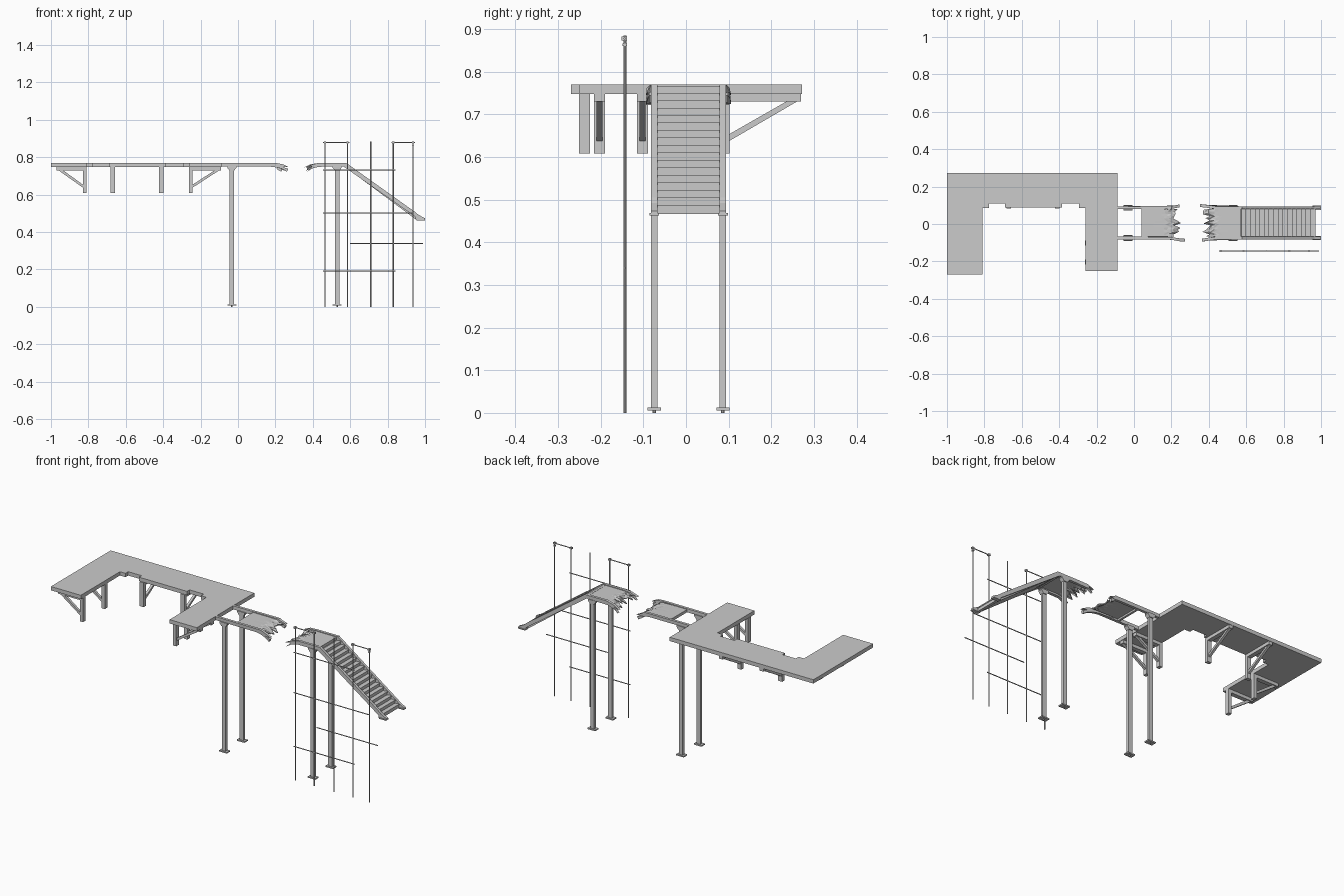
import bpy, bmesh, math, random
from mathutils import Vector

if "Cube" in bpy.data.objects:
    bpy.data.objects.remove(bpy.data.objects["Cube"])

random.seed(4)


def finish(name, bm):
    bmesh.ops.recalc_face_normals(bm, faces=bm.faces)
    me = bpy.data.meshes.new(name)
    bm.to_mesh(me)
    bm.free()
    ob = bpy.data.objects.new(name, me)
    bpy.context.collection.objects.link(ob)
    return ob


def prism(name, profile, axis, lo, hi):
    """Extrude a 2D profile along an axis: 'y' uses (x,z), 'x' uses (y,z), 'z' uses (x,y)."""
    place = {'x': lambda a, b, c: (c, a, b), 'y': lambda a, b, c: (a, c, b), 'z': lambda a, b, c: (a, b, c)}[axis]
    bm = bmesh.new()
    low = [bm.verts.new(place(a, b, lo)) for a, b in profile]
    high = [bm.verts.new(place(a, b, hi)) for a, b in profile]
    n = len(profile)
    bm.faces.new(low)
    bm.faces.new(high)
    for i in range(n):
        bm.faces.new((low[i], low[(i + 1) % n], high[(i + 1) % n], high[i]))
    return finish(name, bm)


def box(name, x0, x1, y0, y1, z0, z1):
    return prism(name, [(x0, y0), (x1, y0), (x1, y1), (x0, y1)], 'z', z0, z1)


def rod(name, a, b, r=0.003):
    a, b = Vector(a), Vector(b)
    bm = bmesh.new()
    bmesh.ops.create_cone(bm, cap_ends=True, segments=8, radius1=r, radius2=r, depth=(b - a).length)
    ob = finish(name, bm)
    ob.location = (a + b) / 2
    ob.rotation_euler = (b - a).to_track_quat('Z', 'Y').to_euler()
    bpy.context.view_layer.objects.active = ob
    bpy.ops.object.select_all(action='DESELECT')
    ob.select_set(True)
    bpy.ops.object.shade_smooth_by_angle()
    return ob


# U-shaped platform with two notches on the inner edge
prism("platform_deck", [(-1, -.27), (-.81, -.27), (-.81, .085), (-.775, .085), (-.775, .11),
                        (-.69, .11), (-.69, .087), (-.385, .087), (-.385, .11), (-.295, .11),
                        (-.295, .085), (-.26, .085), (-.26, -.25), (-.087, -.25), (-.087, .272),
                        (-1, .272)], 'z', .748, .77)


# Brackets: post against the inner wall, arm under the deck, diagonal brace
def bracket(name, axis, wall, way, length, mid):
    def part(label, pts, half):
        prism(name + label, [(wall + way * u, z) for u, z in pts], axis, mid - half, mid + half)
    part("_post", [(0, .608), (.02, .608), (.02, .748), (0, .748)], .0125)
    part("_arm", [(.02, .73), (length, .73), (length, .748), (.02, .748)], .0125)
    part("_brace", [(.02, .638), (.02, .654), (length - .035, .73), (length - .01, .73)], .007)


for i, y in enumerate((-.238, -.04)):
    bracket(f"left_bracket_{i}", 'y', -.81, -1, .16, y)
for i, y in enumerate((-.203, -.102)):
    bracket(f"right_bracket_{i}", 'y', -.262, 1, .172, y)
for i, x in enumerate((-.67, -.41)):
    bracket(f"back_bracket_{i}", 'x', .082, 1, .188, x)

# Columns with base plates and flared heads
SIDES = (("front", -.082, -.067), ("back", .079, .094))
for i, cx in enumerate((-.033, .53)):
    for side, y0, y1 in SIDES:
        box(f"{side}_column_{i}", cx - .012, cx + .012, y0, y1, .01, .75)
        box(f"{side}_column_base_{i}", cx - .024, cx + .024, y0 - .008, y1 + .008, .006, .013)
        prism(f"{side}_column_head_{i}", [(cx - .012, .728), (cx + .012, .728), (cx + .024, .744),
              (cx + .024, .752), (cx - .024, .752), (cx - .024, .744)], 'y', y0 - .005, y1 + .005)
        for k, z in enumerate((.006,)):
            rod(f"{side}_anchor_{i}", (cx, (y0 + y1) / 2, 0), (cx, (y0 + y1) / 2, .012), .004)

# Side beams of the walkway, ends torn and bent down
for side, y0, y1 in SIDES:
    e = 0 if side == "front" else -.03
    left = prism(f"{side}_beam_broken", [(-.1, .75), (.17, .75), (.21, .745), (.235 + e, .738), (.262 + e, .722),
                 (.268 + e, .738), (.24 + e, .748), (.272 + e, .747), (.24 + e, .762), (.2, .77), (-.1, .77)],
                 'y', y0, y1)
    e = 0 if side == "back" else .012
    right = prism(f"{side}_stair_beam", [(.36 + e, .724), (.385 + e, .74), (.43, .748), (.46, .75), (.565, .75),
                  (.95, .48), (.95, .466), (1, .466), (1, .474), (.965, .492), (.95, .505), (.578, .77), (.44, .77),
                  (.39 + e, .763), (.352 + e, .745), (.385 + e, .752)], 'y', y0, y1)
    # Torn ends flare outward
    out = -1 if side == "front" else 1
    for ob in (left, right):
        for v in ob.data.vertices:
            if .2 < v.co.x < .42:
                v.co.y += out * .012 * min(1, abs(v.co.x - (.19 if v.co.x < .3 else .43)) / .06)


# Torn deck plates: strips of uneven length that droop and crumple
def torn_deck(name, start, end, droop_from):
    rows, cols = 13, 8
    bm = bmesh.new()
    grid = []
    for j in range(rows):
        tip = end + random.uniform(-.025, .025)
        line = []
        for i in range(cols):
            t = (0, .35, .6, .7, .78, .86, .93, 1)[i]
            x = start + (tip - start) * t
            d = max(0, (x - droop_from) * (1 if end > start else -1))
            crumple = random.uniform(-.1, .1) * d
            line.append(bm.verts.new((x, -.067 + .146 * j / (rows - 1) + crumple * .4, .763 - 3.5 * d * d + crumple)))
        grid.append(line)
    for j in range(rows - 1):
        for i in range(cols - 1):
            bm.faces.new((grid[j][i], grid[j][i + 1], grid[j + 1][i + 1], grid[j + 1][i]))
    ob = finish(name, bm)
    mod = ob.modifiers.new("thickness", 'SOLIDIFY')
    mod.thickness = .006
    mod.offset = 0


torn_deck("left_torn_deck", .04, .225, .16)
torn_deck("right_torn_deck", .57, .39, .45)
# Cross beams carrying the deck plates
box("deck_cross_beam", .04, .052, -.067, .079, .75, .766)
box("stair_top_cross_beam", .558, .572, -.067, .079, .752, .767)

# Stair flight: zigzag sheet between the beams with a sloped underside
steps = 16
run, rise = .395 / steps, .28 / steps
profile = []
for i in range(steps):
    x, z = .572 + i * run, .766 - i * rise
    profile += [(x, z), (x, z - rise), ]
profile += [(.572 + steps * run, .766 - steps * rise), (.572 + steps * run, .466), (.95, .468), (.57, .752)]
prism("stair_steps", profile, 'y', -.067, .079)
for i in range(steps):
    x, z = .572 + i * run, .766 - (i + 1) * rise
    box(f"stair_nosing_{i}", x + run * .45, x + run * 1.12, -.067, .079, z - .004, z + .002)
for side, y0, y1 in SIDES:
    box(f"{side}_stair_foot", .955, 1, y0 - .004, y1 + .004, .463, .469)

# Grid of bare rods standing in front of the stairs
Y = -.143
uprights = (.465, .585, .71, .83, .935)
for i, x in enumerate(uprights):
    rod(f"upright_rod_{i}", (x, Y, 0), (x, Y, .885))
bars = ((.455, .595, .878), (.82, .945, .878), (.455, .842, .733), (.455, .935, .502),
        (.6, .99, .34), (.455, .842, .193))
for i, (x0, x1, z) in enumerate(bars):
    rod(f"cross_rod_{i}", (x0, Y - .001, z), (x1, Y - .001, z), .0027)
# Small clamps on the upper rods
for i, x in enumerate((.465, .585, .83, .935)):
    box(f"rod_clamp_{i}", x - .006, x + .006, Y - .008, Y + .005, .873, .883)
box("rod_clamp_low", .93, .94, Y - .006, Y + .005, .86, .866)
